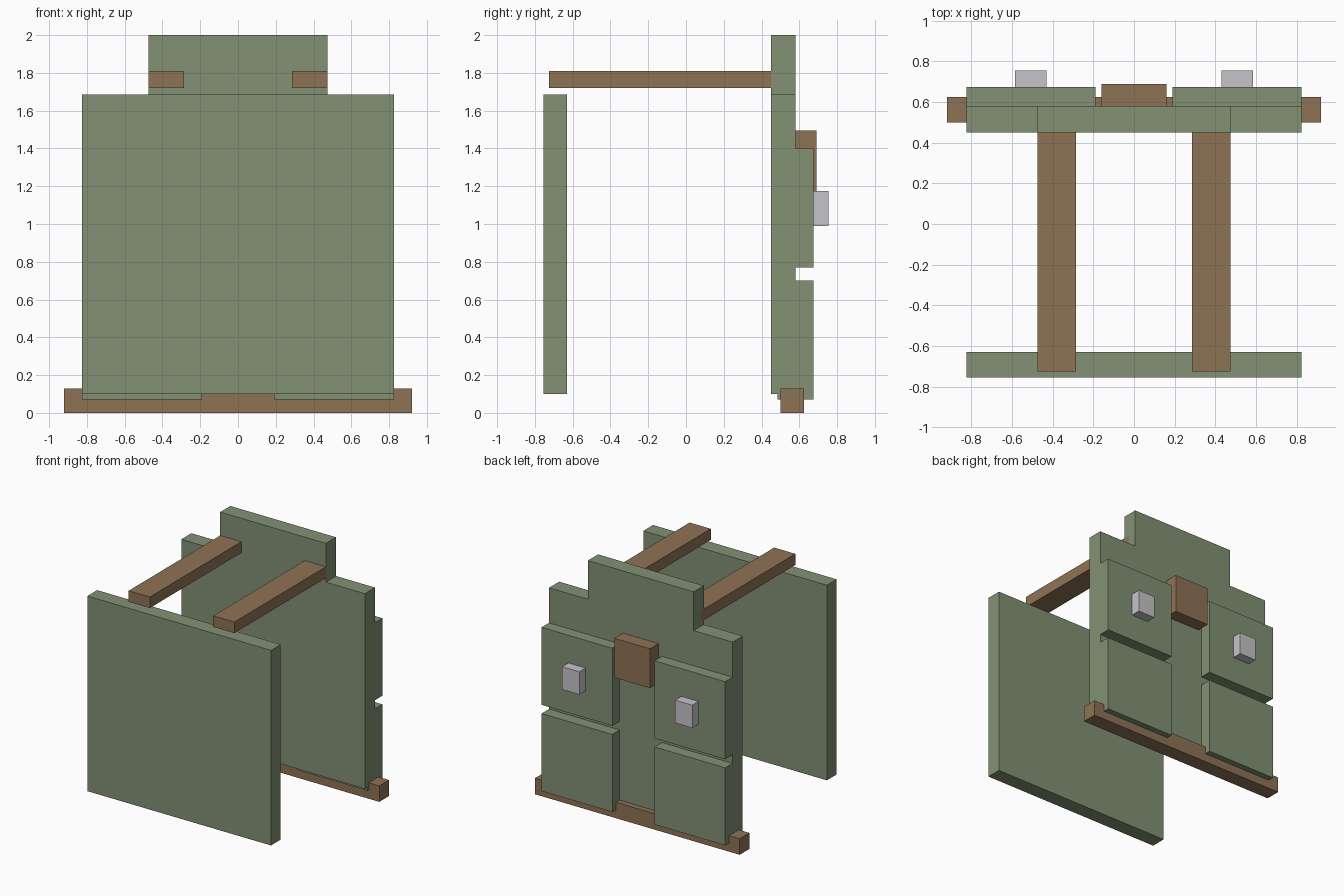
import bpy
import bmesh

default = bpy.data.objects.get("Cube")
if default:
    bpy.data.objects.remove(default, do_unlink=True)


def material(name, rgb):
    mat = bpy.data.materials.new(name)
    mat.use_nodes = True
    mat.diffuse_color = (*rgb, 1)
    mat.node_tree.nodes["Principled BSDF"].inputs["Base Color"].default_value = (*rgb, 1)
    return mat


green = material("olive_green", (0.223, 0.283, 0.174))
brown = material("strap_brown", (0.275, 0.171, 0.091))
grey = material("light_grey", (0.558, 0.558, 0.591))


def finish(name, bm, mat):
    bmesh.ops.recalc_face_normals(bm, faces=bm.faces)
    mesh = bpy.data.meshes.new(name)
    bm.to_mesh(mesh)
    bm.free()
    mesh.materials.append(mat)
    obj = bpy.data.objects.new(name, mesh)
    bpy.context.collection.objects.link(obj)
    return obj


def box(name, x, y, z, mat):
    """Box given by its (min, max) range on each axis."""
    bm = bmesh.new()
    bmesh.ops.create_cube(bm, size=1)
    for v in bm.verts:
        v.co = [(lo + hi) / 2 + c * (hi - lo) for c, (lo, hi) in zip(v.co, (x, y, z))]
    return finish(name, bm, mat)


def pair(name, x, y, z, mat):
    """Mirrored left (+x) and right (-x) boxes."""
    box("left_" + name, x, y, z, mat)
    box("right_" + name, (-x[1], -x[0]), y, z, mat)


def extruded_panel(name, half_profile, y, mat):
    """Symmetric x-z outline extruded along y."""
    outline = half_profile + [(-px, pz) for px, pz in reversed(half_profile)]
    bm = bmesh.new()
    face = bm.faces.new([bm.verts.new((px, y[0], pz)) for px, pz in outline])
    result = bmesh.ops.extrude_face_region(bm, geom=[face])
    moved = [g for g in result["geom"] if isinstance(g, bmesh.types.BMVert)]
    bmesh.ops.translate(bm, verts=moved, vec=(0, y[1] - y[0], 0))
    return finish(name, bm, mat)


# Chest panel and stepped back panel
box("front_panel", (-0.825, 0.825), (-0.755, -0.63), (0.1, 1.685), green)
extruded_panel("back_panel",
               [(0.825, 0.1), (0.825, 1.685), (0.475, 1.685), (0.475, 2.0)],
               (0.45, 0.58), green)

# Shoulder straps and waist belt
pair("shoulder_strap", (0.285, 0.475), (-0.725, 0.5), (1.72, 1.81), brown)
box("waist_belt", (-0.92, 0.92), (0.5, 0.625), (0, 0.13), brown)

# Pouches on the back, with clasps on the upper ones
pair("lower_pouch", (0.19, 0.825), (0.485, 0.675), (0.07, 0.7), green)
pair("upper_pouch", (0.19, 0.825), (0.485, 0.675), (0.77, 1.4), green)
pair("pouch_clasp", (0.43, 0.585), (0.66, 0.755), (0.99, 1.175), grey)

# Central block between the upper pouches
box("centre_block", (-0.16, 0.16), (0.56, 0.69), (1.175, 1.495), brown)
